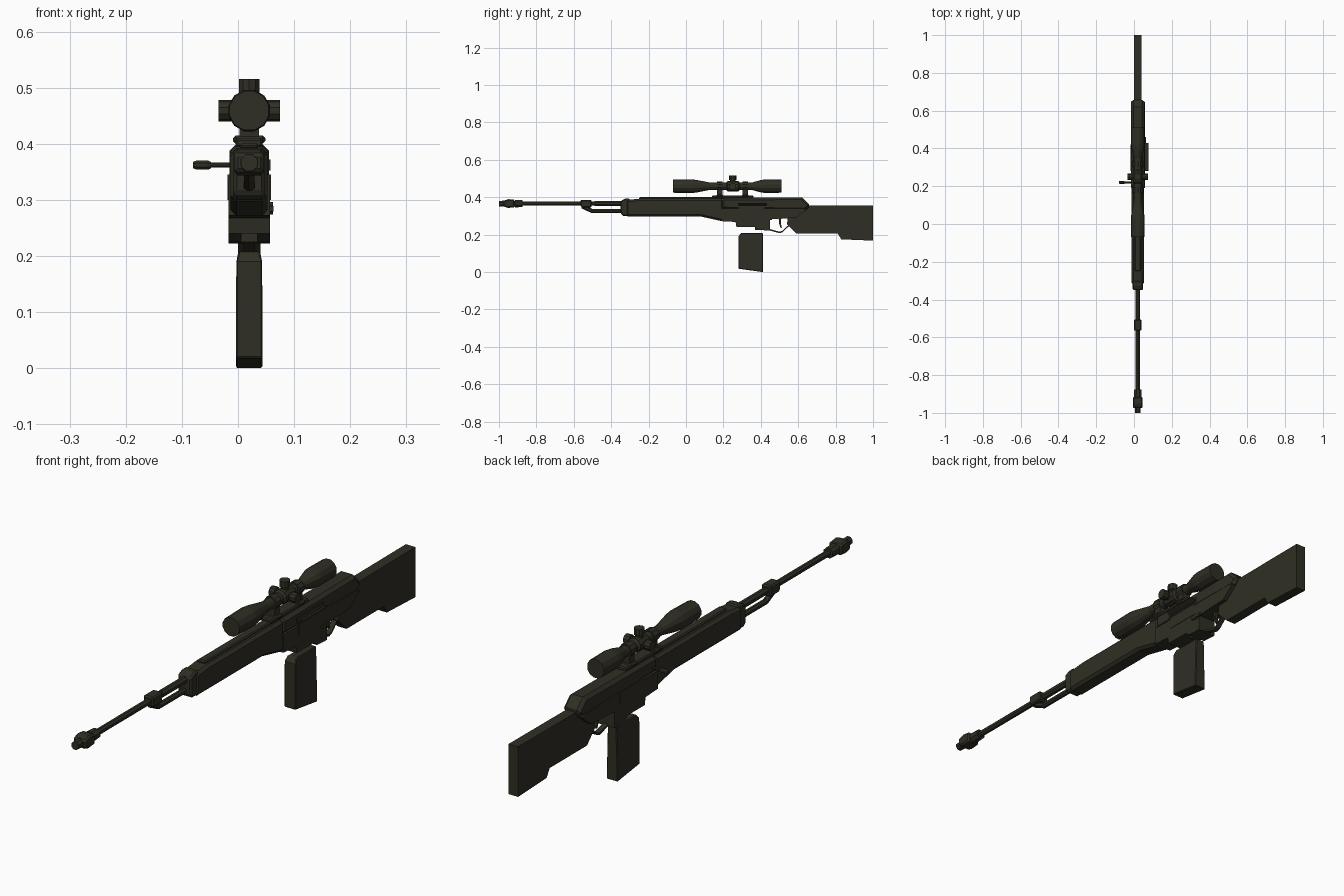
import bpy, bmesh, math
from mathutils import Vector

if "Cube" in bpy.data.objects:
    bpy.data.objects.remove(bpy.data.objects["Cube"])

CX = 0.02  # centre plane of the model
olive = bpy.data.materials.new("dark olive")
olive.diffuse_color = (0.029, 0.028, 0.018, 1)
olive.use_nodes = True
olive.node_tree.nodes["Principled BSDF"].inputs["Base Color"].default_value = olive.diffuse_color


def finish(name, bm, chamfer=0):
    bmesh.ops.recalc_face_normals(bm, faces=bm.faces)
    me = bpy.data.meshes.new(name)
    bm.to_mesh(me)
    bm.free()
    me.materials.append(olive)
    ob = bpy.data.objects.new(name, me)
    bpy.context.collection.objects.link(ob)
    if chamfer:
        m = ob.modifiers.new("chamfer", 'BEVEL')
        m.width = chamfer
        m.segments = 1
        m.limit_method = 'ANGLE'
        m.angle_limit = math.radians(50)
    return ob


def prism(name, profile, half, chamfer=0, cx=CX):
    """Side profile of (y, z) points given thickness along x."""
    bm = bmesh.new()
    f = bm.faces.new([bm.verts.new((cx - half, y, z)) for y, z in profile])
    ext = bmesh.ops.extrude_face_region(bm, geom=[f])
    for v in ext["geom"]:
        if isinstance(v, bmesh.types.BMVert):
            v.co.x = cx + half
    return finish(name, bm, chamfer)


def box(name, y0, y1, z0, z1, half, chamfer=0, cx=CX):
    return prism(name, [(y0, z0), (y0, z1), (y1, z1), (y1, z0)], half, chamfer, cx)


def lathe(name, start, axis, rings, n=10):
    """Rings of (distance along axis, radius), capped at both ends."""
    bm = bmesh.new()
    q = Vector(axis).to_track_quat('Z', 'Y')
    loops = []
    for d, r in rings:
        loops.append([bm.verts.new(Vector(start) + q @ Vector((
            r * math.cos(2 * math.pi * (i + .5) / n), r * math.sin(2 * math.pi * (i + .5) / n), d)))
            for i in range(n)])
    for a, b in zip(loops, loops[1:]):
        for i in range(n):
            bm.faces.new((a[i], a[(i + 1) % n], b[(i + 1) % n], b[i]))
    bm.faces.new(loops[0])
    bm.faces.new(loops[-1])
    return finish(name, bm)


def rod(name, a, b, r, n=8):
    d = Vector(b) - Vector(a)
    return lathe(name, a, d, [(0, r), (d.length, r)], n)


Y = (0, 1, 0)

# Barrel, muzzle brake and gas system
lathe("barrel", (CX, -0.99, 0.366), Y, [(0, .012), (.5, .012), (.5, .014), (.75, .014)], 8)
lathe("muzzle_tip", (CX, -1, 0.366), Y, [(0, .016), (.03, .017)], 8)
prism("muzzle_brake", [(-.975, .35), (-.975, .382), (-.95, .39), (-.915, .386),
                       (-.915, .346), (-.95, .343)], .026, .006)
lathe("muzzle_collar", (CX, -.915, .366), Y, [(0, .022), (.04, .02)], 8)
prism("gas_block", [(-.565, .355), (-.565, .386), (-.505, .386), (-.505, .345), (-.555, .345)], .02, .005)
rod("gas_link", (CX, -.555, .352), (CX, -.5, .325), .011, 6)
rod("gas_tube", (CX, -.505, .326), (CX, -.3, .326), .011, 8)

# Handguard
prism("handguard_cap", [(-.35, .312), (-.35, .38), (-.325, .392), (-.3, .392), (-.3, .3), (-.335, .3)], .028, .006)
prism("handguard", [(-.32, .297), (-.32, .385), (-.25, .392), (.2, .392), (.2, .27), (.08, .297)], .033, .01)
box("handguard_top_rib", -.25, .2, .39, .401, .017, .004)

# Receiver: wide lower body with a narrower chamfered upper
prism("receiver_lower", [(.19, .272), (.19, .34), (.45, .34), (.62, .34), (.645, .335), (.59, .29),
                         (.45, .283), (.45, .222), (.39, .225), (.37, .24), (.27, .24), (.265, .268)], .037)
prism("receiver_upper", [(.19, .335), (.19, .396), (.62, .4), (.665, .355), (.64, .33)], .035, .012)
box("scope_rail", .14, .36, .394, .41, .024, .004)
box("side_panel", .28, .42, .3, .345, .0385)
box("magazine_catch", .37, .4, .225, .26, .015)

# Ejection port plate and thin hinged cover on the right side
box("ejection_port", .27, .43, .352, .372, .002, cx=.056)
bm = bmesh.new()
bm.faces.new([bm.verts.new(c) for c in ((.054, .28, .355), (.054, .43, .355), (.078, .43, .366), (.078, .28, .366))])
finish("port_cover", bm)
rod("selector_pivot", (.05, .43, .285), (.062, .43, .285), .012, 8)
box("selector_lever", .41, .46, .279, .289, .004, cx=.059)

# Bolt handle on the left side
rod("bolt_stem", (.0, .22, .362), (-.052, .22, .362), .005)
lathe("bolt_knob", (-.048, .22, .362), (-1, 0, 0), [(0, .006), (.006, .009), (.026, .009), (.032, .006)], 8)

# Trigger and guard
guard = [(.44, .228), (.5, .212), (.515, .217), (.56, .258)]
for i, (a, b) in enumerate(zip(guard, guard[1:])):
    w = .004
    prism(f"trigger_guard_{i}", [(a[0], a[1] - w), (a[0], a[1] + w), (b[0], b[1] + w), (b[0], b[1] - w)], .01)
prism("trigger", [(.495, .29), (.51, .29), (.507, .26), (.513, .235), (.506, .235), (.498, .258)], .005)

# Stock
prism("stock", [(.54, .255), (.545, .3), (.62, .355), (1, .357), (1, .168), (.83, .175),
                (.812, .205), (.59, .205)], .02)

# Magazine with tapered top
mag = prism("magazine", [(.28, .018), (.28, .19), (.293, .208), (.412, .208), (.412, 0)], .024, .003)
for v in mag.data.vertices:
    if v.co.z > .2:
        v.co.x = CX + (v.co.x - CX) * .8

# Scope with rings and turrets
SZ = .459
lathe("scope_tube", (CX, -.07, SZ), Y, [(0, .036), (.1, .038), (.125, .035), (.2, .02), (.42, .02),
                                        (.47, .034), (.49, .037), (.58, .036)], 12)
for label, y in (("front", .18), ("rear", .317)):
    lathe(f"{label}_scope_ring", (CX, y - .015, SZ), Y, [(0, .026), (.03, .026)], 10)
    box(f"{label}_scope_mount", y - .015, y + .015, .4, .45, .017)
    box(f"{label}_mount_foot", y - .018, y + .018, .4, .415, .029, .005)
lathe("turret_hub", (CX, .215, SZ), Y, [(0, .02), (.008, .027), (.065, .027), (.073, .02)], 10)
for label, d, length in (("top", (0, 0, 1), .056), ("left", (-1, 0, 0), .055), ("right", (1, 0, 0), .055)):
    lathe(f"{label}_turret", (CX, .25, SZ), d, [(0, .014), (.032, .014), (.032, .019), (length, .019)], 10)
